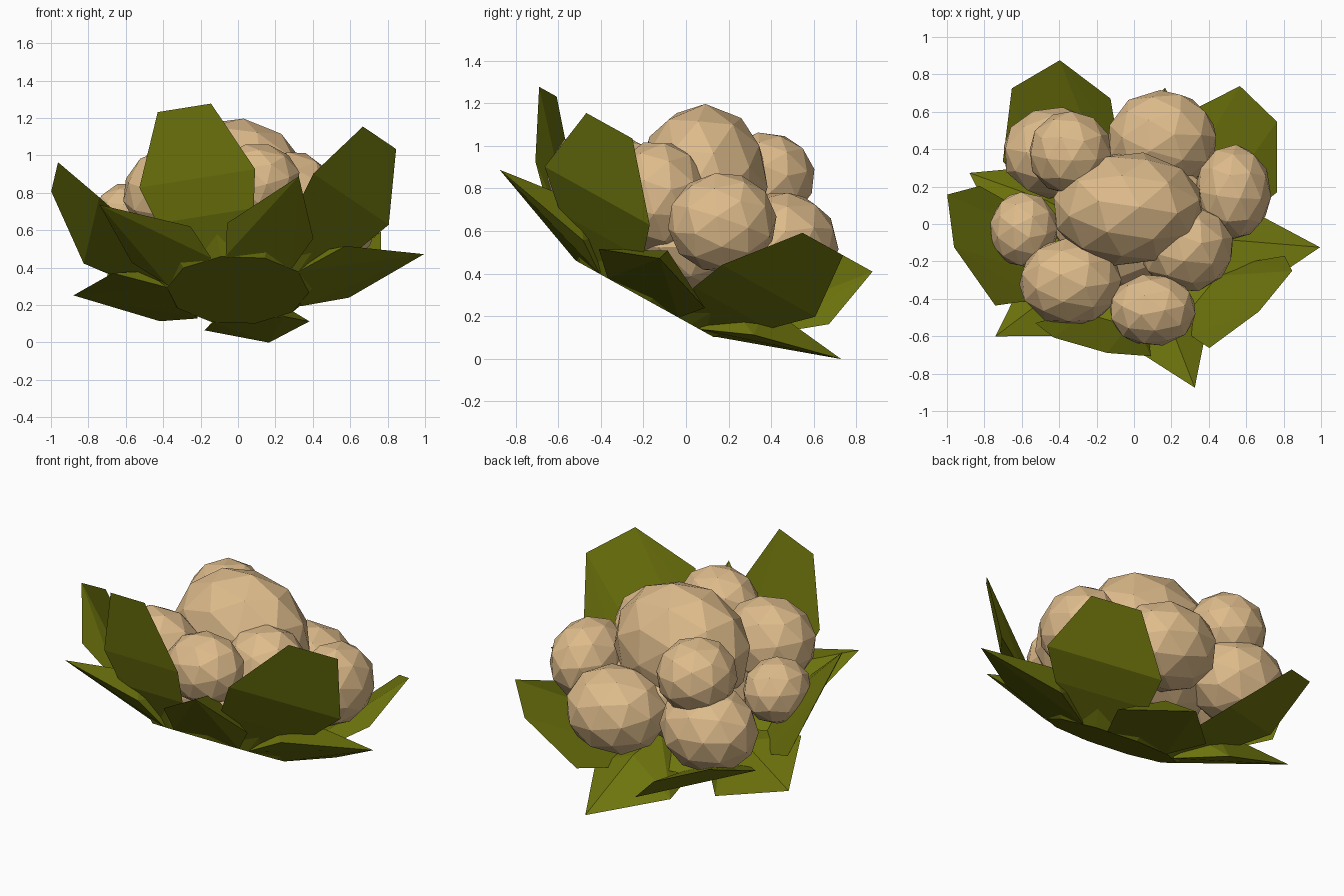
import bpy, bmesh, math, random
from mathutils import Vector, Matrix

if "Cube" in bpy.data.objects:
    bpy.data.objects.remove(bpy.data.objects["Cube"])

random.seed(4)

# The whole head leans backwards: a tilted frame for the leaf cup
ORIGIN = Vector((0, -0.094, 0.455))
V = Vector((0, 0.875, -0.485))
W = Vector((0, 0.485, 0.875))


def cup(angle, r, w):
    a = math.radians(angle)
    return ORIGIN + Vector((r * math.cos(a), 0, 0)) + V * (r * math.sin(a)) + W * w


def material(name, color):
    m = bpy.data.materials.new(name)
    m.diffuse_color = (*color, 1)
    m.use_nodes = True
    m.node_tree.nodes["Principled BSDF"].inputs["Base Color"].default_value = m.diffuse_color
    return m


GREEN = material("leaf_green", (0.16, 0.18, 0.004))
CREAM = material("floret_cream", (0.73, 0.5, 0.26))


def finish(name, bm, mat):
    bmesh.ops.recalc_face_normals(bm, faces=bm.faces)
    mesh = bpy.data.meshes.new(name)
    bm.to_mesh(mesh)
    bm.free()
    mesh.materials.append(mat)
    bpy.context.collection.objects.link(bpy.data.objects.new(name, mesh))


def hull(name, points, mat):
    bm = bmesh.new()
    for p in points:
        bm.verts.new(p)
    res = bmesh.ops.convex_hull(bm, input=bm.verts)
    junk = {g for g in res["geom_interior"] + res["geom_unused"]
            if isinstance(g, bmesh.types.BMVert)}
    bmesh.ops.delete(bm, geom=list(junk), context='VERTS')
    bmesh.ops.dissolve_limit(bm, angle_limit=0.03, verts=bm.verts, edges=bm.edges)
    finish(name, bm, mat)


# Upright blunt leaves: wedge solids, thick at the fold
for i, (a, r, side) in enumerate([(-35.6, .943, .82), (42.2, .91, .80), (123.8, .956, .82),
                                  (186.5, 1.0, .87), (251.8, .93, .77)]):
    pts = []
    for s in (-1, 1):
        pts += [cup(a + s * 9.3, r, .43), cup(a + s * 25, side, .115),
                cup(a + s * 26, .62, -.04), cup(a + s * 18, .37, -.19)]
    hull(f"tall_leaf_{i + 1}", pts, GREEN)

# Low pointed leaves with a ridge on top
for i, (a, r, side) in enumerate([(-2, .995, .65), (80, .955, .65), (154.5, .975, .67),
                                  (218, .94, .58), (-70, .95, .56)]):
    pts = [cup(a, r, 0), cup(a, .52, .05), cup(a, .3, 0)]
    for s in (-1, 1):
        pts += [cup(a + s * 26, side, -.1), cup(a + s * 30, .38, -.2)]
    hull(f"pointed_leaf_{i + 1}", pts, GREEN)

# Cup bottom joining the leaves
hull("leaf_base", [cup(36 * k + 4, r, w) for k in range(10)
                   for r, w in ((.38, -.2), (.5, -.07))], GREEN)

# Florets: centre and radii of faceted balls
florets = [
    ((-.03, .08, .83), (.40, .30, .36)),
    ((.28, -.13, .76), (.25, .23, .26)),
    ((.10, -.46, .86), (.23, .19, .20)),
    ((-.34, -.31, .80), (.27, .23, .24)),
    ((-.59, -.03, .67), (.18, .20, .18)),
    ((-.42, .38, .55), (.28, .24, .24)),
    ((-.34, .38, .85), (.22, .22, .21)),
    ((.15, .45, .54), (.29, .26, .24)),
    ((.53, .17, .64), (.20, .25, .23)),
    ((0, .02, .56), (.42, .38, .28)),
]
for i, (c, r) in enumerate(florets):
    bm = bmesh.new()
    bmesh.ops.create_icosphere(bm, subdivisions=2, radius=1.03)
    turn = Matrix.Rotation(random.uniform(0, 6.28), 4,
                           Vector([random.uniform(-1, 1) for _ in range(3)]))
    bm.transform(Matrix.Translation(c) @ Matrix.Diagonal((*r, 1)) @ turn)
    finish(f"floret_{i + 1}", bm, CREAM)
